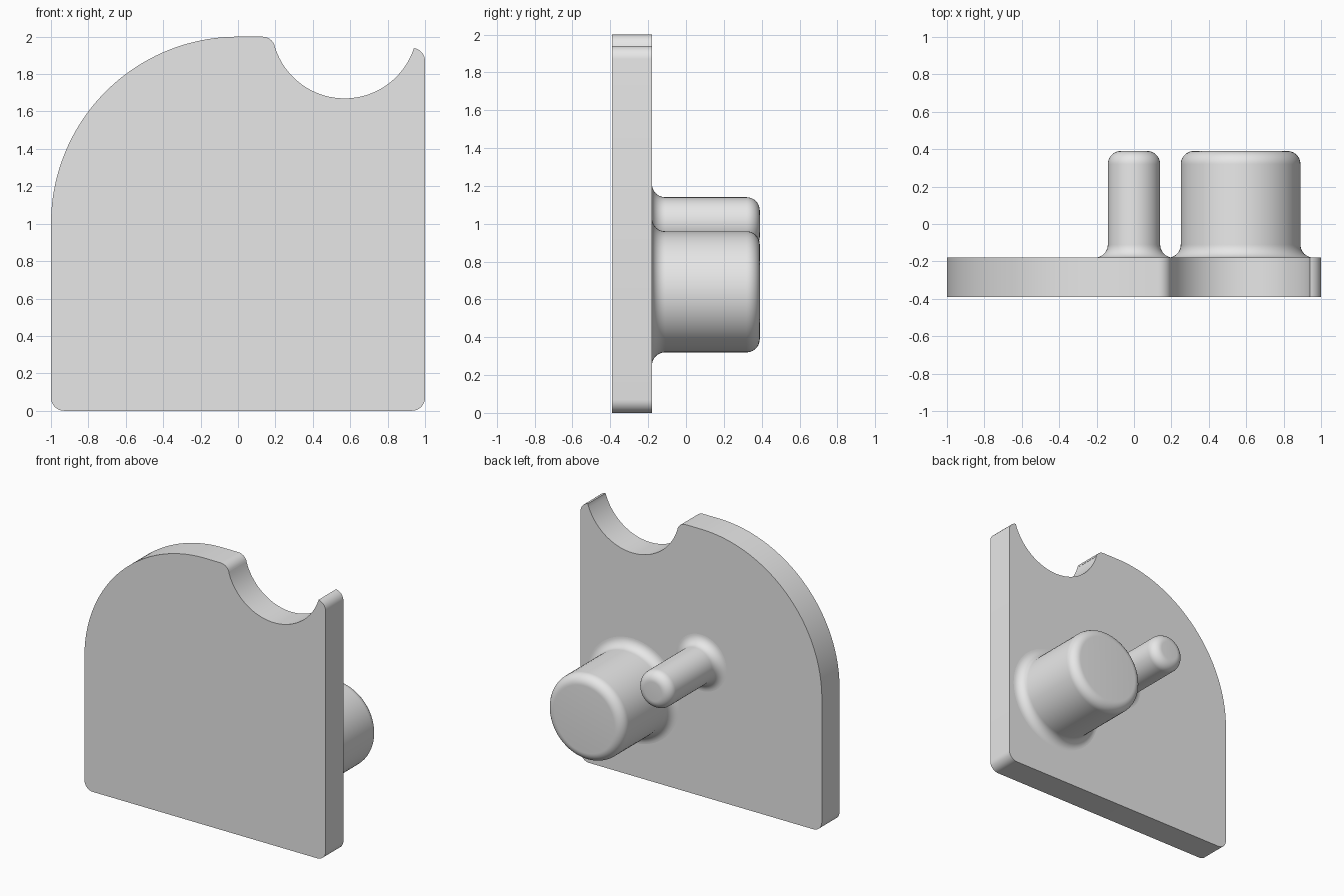
import bpy
import bmesh
from math import cos, sin, radians, atan2, degrees
from mathutils import Vector, Matrix

cube = bpy.data.objects.get("Cube")
if cube:
    bpy.data.objects.remove(cube, do_unlink=True)

FRONT, FACE, TIP = -0.39, -0.18, 0.39   # depth of plate front, plate back, pin ends
R = 0.07                                # fillet radius used everywhere

grey = bpy.data.materials.new("light grey")
grey.use_nodes = True
grey.diffuse_color = (0.8, 0.8, 0.8, 1)
grey.node_tree.nodes["Principled BSDF"].inputs["Base Color"].default_value = (0.8, 0.8, 0.8, 1)


def arc(cx, cy, r, start, end, steps):
    """Points on an arc, angles in degrees."""
    angles = [radians(start + (end - start) * i / steps) for i in range(steps + 1)]
    return [(cx + r * cos(a), cy + r * sin(a)) for a in angles]


def finish(name, bm):
    bmesh.ops.remove_doubles(bm, verts=bm.verts, dist=0.0001)
    bmesh.ops.recalc_face_normals(bm, faces=bm.faces)
    mesh = bpy.data.meshes.new(name)
    bm.to_mesh(mesh)
    bm.free()
    mesh.materials.append(grey)
    obj = bpy.data.objects.new(name, mesh)
    bpy.context.collection.objects.link(obj)
    bpy.ops.object.select_all(action="DESELECT")
    obj.select_set(True)
    bpy.context.view_layer.objects.active = obj
    bpy.ops.object.shade_smooth_by_angle(angle=radians(35))


def plate():
    # Outline runs counter-clockwise from the lower right corner
    nx, nz, nr = 0.57, 2.06, 0.39       # round notch
    tip = Vector((0.94, 1.935))         # sharp point right of the notch
    lip = Vector((0.13, 2 - R))         # rounded lip left of the notch
    tip_angle = degrees(atan2(tip.y - nz, tip.x - nx))
    lip_angle = degrees(atan2(lip.y - nz, lip.x - nx)) % 360 - 360
    outline = arc(1 - R, R, R, -90, 0, 8)
    outline += arc(1 - R, 1.87, R, 0, 82, 8)
    outline += arc(nx, nz, nr, tip_angle, lip_angle, 40)
    outline += arc(lip.x, lip.y, R, lip_angle + 180, 90, 8)
    outline += arc(0, 1, 1, 90, 180, 48)
    outline += arc(R - 1, R, R, 180, 270, 8)
    bm = bmesh.new()
    face = bm.faces.new([bm.verts.new((x, FRONT, z)) for x, z in outline])
    moved = bmesh.ops.extrude_face_region(bm, geom=[face], use_keep_orig=True)["geom"]
    verts = [v for v in moved if isinstance(v, bmesh.types.BMVert)]
    bmesh.ops.translate(bm, verts=verts, vec=(0, FACE - FRONT, 0))
    finish("plate", bm)


def pin(name, x, z, radius):
    # Lathed post with a flared root and a rounded end
    profile = [(0, FACE - 0.02), (radius + R, FACE - 0.02)]
    profile += arc(radius + R, FACE + R, R, 270, 180, 10)
    profile += arc(radius - R, TIP - R, R, 0, 90, 10)
    profile.append((0, TIP))
    bm = bmesh.new()
    verts = [bm.verts.new((r, y, 0)) for r, y in profile]
    edges = [bm.edges.new(pair) for pair in zip(verts, verts[1:])]
    bmesh.ops.spin(bm, geom=verts + edges, cent=(0, 0, 0), axis=(0, 1, 0),
                   angle=radians(360), steps=64)
    bmesh.ops.transform(bm, matrix=Matrix.Translation((x, 0, z)), verts=bm.verts)
    finish(name, bm)


plate()
pin("small_pin", 0, 1, 0.14)
pin("large_pin", 0.57, 0.64, 0.32)
